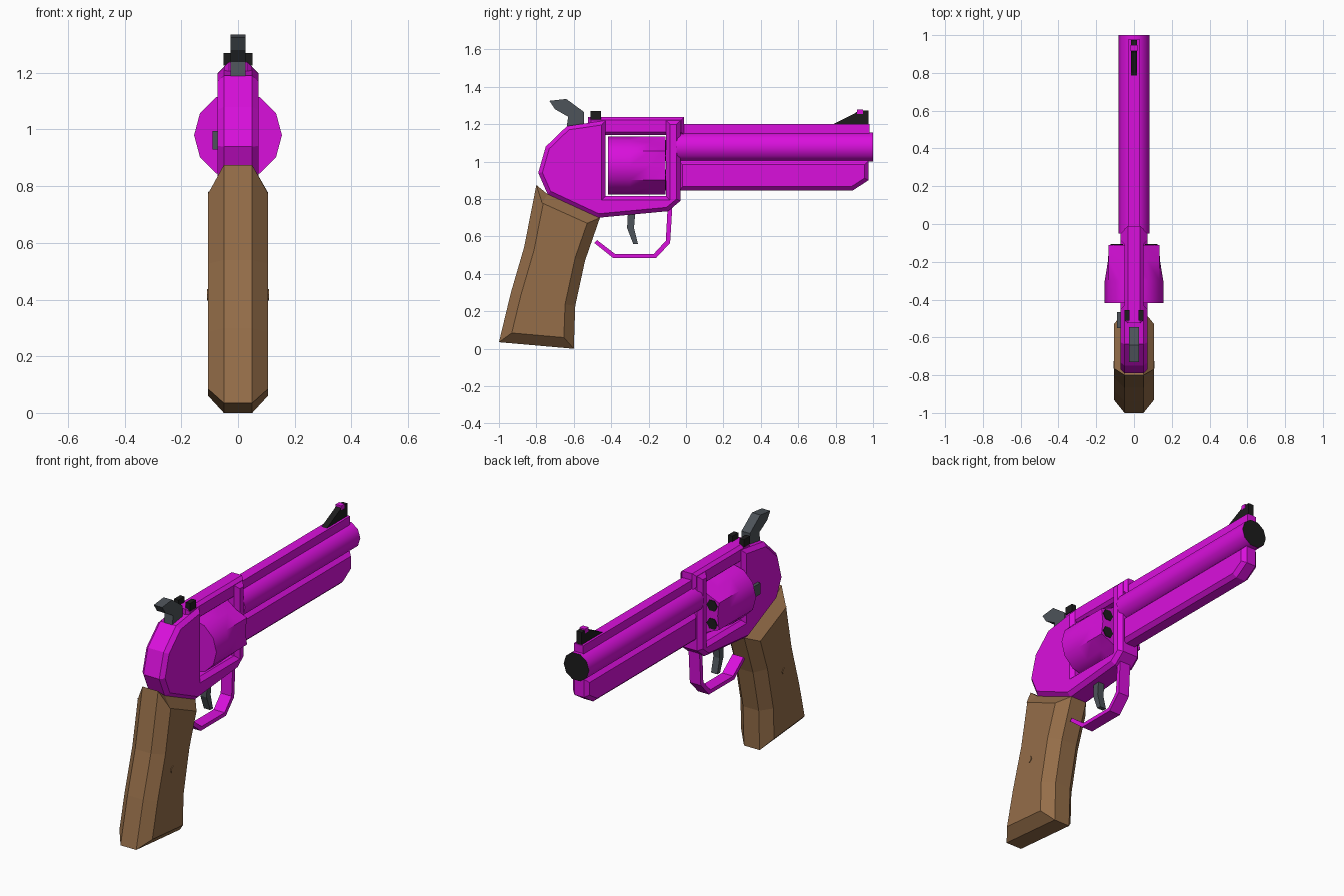
import bpy, bmesh, math
from mathutils import Vector

if "Cube" in bpy.data.objects:
    bpy.data.objects.remove(bpy.data.objects["Cube"])


def material(name, rgb):
    m = bpy.data.materials.new(name)
    m.diffuse_color = (*rgb, 1)
    m.use_nodes = True
    m.node_tree.nodes["Principled BSDF"].inputs["Base Color"].default_value = m.diffuse_color
    return m


MAGENTA = material("magenta metal", (0.70, 0.005, 0.72))
WOOD = material("brown wood", (0.30, 0.155, 0.066))
STEEL = material("dark steel", (0.075, 0.087, 0.10))
BLACK = material("black", (0.012, 0.012, 0.012))


def finish(bm, name, mats, smooth=None):
    bmesh.ops.recalc_face_normals(bm, faces=bm.faces)
    me = bpy.data.meshes.new(name)
    bm.to_mesh(me)
    bm.free()
    ob = bpy.data.objects.new(name, me)
    bpy.context.collection.objects.link(ob)
    for m in mats:
        me.materials.append(m)
    if smooth:
        bpy.ops.object.select_all(action='DESELECT')
        ob.select_set(True)
        bpy.context.view_layer.objects.active = ob
        bpy.ops.object.shade_smooth_by_angle(angle=math.radians(smooth))
    return ob


def inset_outline(pts, d):
    """Move every edge of a (y, z) outline inwards by d."""
    n = len(pts)
    area = sum(pts[i - 1][0] * pts[i][1] - pts[i][0] * pts[i - 1][1] for i in range(n))
    s = 1 if area > 0 else -1
    out = []
    for i in range(n):
        p, a, b = Vector(pts[i]), Vector(pts[i - 1]), Vector(pts[(i + 1) % n])
        e1, e2 = (p - a).normalized(), (b - p).normalized()
        n1, n2 = Vector((-e1.y, e1.x)) * s, Vector((-e2.y, e2.x)) * s
        out.append(p + (n1 + n2) * (d / (1 + n1.dot(n2))))
    return out


def bridge(bm, loops):
    """Skin a list of vertex loops and cap both ends."""
    n = len(loops[0])
    for a, b in zip(loops, loops[1:]):
        for i in range(n):
            j = (i + 1) % n
            bm.faces.new((a[i], a[j], b[j], b[i]))
    bm.faces.new(loops[0])
    return bm.faces.new(loops[-1])


def plate(name, pts, w, mat, edge_w=None, inset=0.0, cx=0.0):
    """Side profile extruded across x, with optional chamfered rims."""
    bm = bmesh.new()
    layers = [(-w, pts), (w, pts)]
    if edge_w is not None:
        inner = inset_outline(pts, inset)
        layers = [(-w, inner), (-edge_w, pts), (edge_w, pts), (w, inner)]
    bridge(bm, [[bm.verts.new((cx + x, p[0], p[1])) for p in ps] for x, ps in layers])
    return finish(bm, name, [mat])


def rect(y0, y1, z0, z1):
    return [(y0, z0), (y1, z0), (y1, z1), (y0, z1)]


def ring(bm, y, z, radii, phase=0.0):
    n = len(radii)
    return [bm.verts.new((r * math.cos(phase + math.tau * i / n), y,
                          z + r * math.sin(phase + math.tau * i / n)))
            for i, r in enumerate(radii)]


# Grip with wide chamfers
plate("grip", [(-0.80, 0.875), (-0.866, 0.54), (-0.936, 0.30), (-1.0, 0.035), (-0.60, 0.0),
               (-0.592, 0.23), (-0.54, 0.47), (-0.46, 0.70), (-0.74, 0.826)],
      0.105, WOOD, 0.05, 0.055)

# Grip screws
for side, label in ((1, "right"), (-1, "left")):
    bm = bmesh.new()
    loops = []
    for x in (0.10, 0.109):
        loops.append([bm.verts.new((side * x, -0.745 + 0.02 * math.cos(math.tau * i / 8),
                                    0.417 + 0.02 * math.sin(math.tau * i / 8))) for i in range(8)])
    bridge(bm, loops)
    finish(bm, "grip_screw_" + label, [WOOD])

# Frame: rear body, lower bar and front post around the open window
plate("frame", [(-0.74, 0.826), (-0.79, 0.94), (-0.75, 1.08), (-0.636, 1.19), (-0.43, 1.22),
                (-0.43, 0.815), (-0.107, 0.815), (-0.107, 1.22), (-0.03, 1.22),
                (-0.03, 0.79), (-0.096, 0.735), (-0.47, 0.70)],
      0.072, MAGENTA, 0.05, 0.021)
plate("top_strap", rect(-0.525, -0.01, 1.143, 1.238), 0.05, MAGENTA, 0.032, 0.016)

# Barrel with black muzzle face
bm = bmesh.new()
muzzle = bridge(bm, [ring(bm, y, 1.078, [0.081] * 10) for y in (-0.05, 1.0)])
muzzle.material_index = 1
finish(bm, "barrel", [MAGENTA, BLACK], 40)

# Rib above and lug below the barrel
plate("barrel_rib", rect(-0.04, 0.98, 1.12, 1.20), 0.03, MAGENTA)
plate("barrel_underlug", [(-0.04, 0.845), (0.89, 0.845), (0.975, 0.90), (0.975, 1.005),
                          (-0.04, 1.005)], 0.052, MAGENTA, 0.03, 0.021)

# Fluted cylinder: every other corner drops towards the front
bm = bmesh.new()
bridge(bm, [ring(bm, y, 0.98, [r, 0.155] * 6)
            for y, r in ((-0.418, 0.155), (-0.30, 0.155), (-0.19, 0.137), (-0.11, 0.125))])
finish(bm, "cylinder", [MAGENTA], 40)

# Chamber mouths on the cylinder front
for k in range(6):
    a = math.radians(30 + 60 * k)
    bm = bmesh.new()
    bridge(bm, [ring(bm, y, 0, [0.034] * 6) for y in (-0.113, -0.106)])
    bmesh.ops.translate(bm, verts=bm.verts,
                        vec=(0.105 * math.cos(a), 0, 0.98 + 0.105 * math.sin(a)))
    finish(bm, f"chamber_{k + 1}", [BLACK])

# Trigger guard: constant-thickness strip along a path
outer = [(-0.073, 0.76), (-0.085, 0.565), (-0.16, 0.485), (-0.39, 0.485), (-0.49, 0.565)]
inner = [(-0.475, 0.58), (-0.38, 0.507), (-0.172, 0.507), (-0.108, 0.577), (-0.098, 0.76)]
plate("trigger_guard", outer + inner, 0.035, MAGENTA)

# Trigger and hammer
plate("trigger", [(-0.31, 0.74), (-0.27, 0.74), (-0.278, 0.645), (-0.257, 0.56),
                  (-0.282, 0.56), (-0.315, 0.645)], 0.02, STEEL)
plate("hammer", [(-0.73, 1.325), (-0.64, 1.335), (-0.545, 1.265), (-0.545, 1.17),
                 (-0.64, 1.17), (-0.63, 1.24), (-0.70, 1.28)], 0.027, STEEL)

# Sights
for cx, label in ((0.037, "right"), (-0.037, "left")):
    plate("rear_sight_" + label, rect(-0.51, -0.455, 1.225, 1.27), 0.014, BLACK, cx=cx)
plate("front_sight", [(0.775, 1.195), (0.975, 1.195), (0.975, 1.272), (0.92, 1.272),
                      (0.905, 1.26)], 0.017, BLACK)
plate("front_sight_bead", rect(0.915, 0.947, 1.255, 1.28), 0.018, MAGENTA)

# Cylinder release latch on the left side
plate("release_latch", rect(-0.55, -0.465, 0.93, 0.995), 0.012, STEEL, cx=-0.078)
